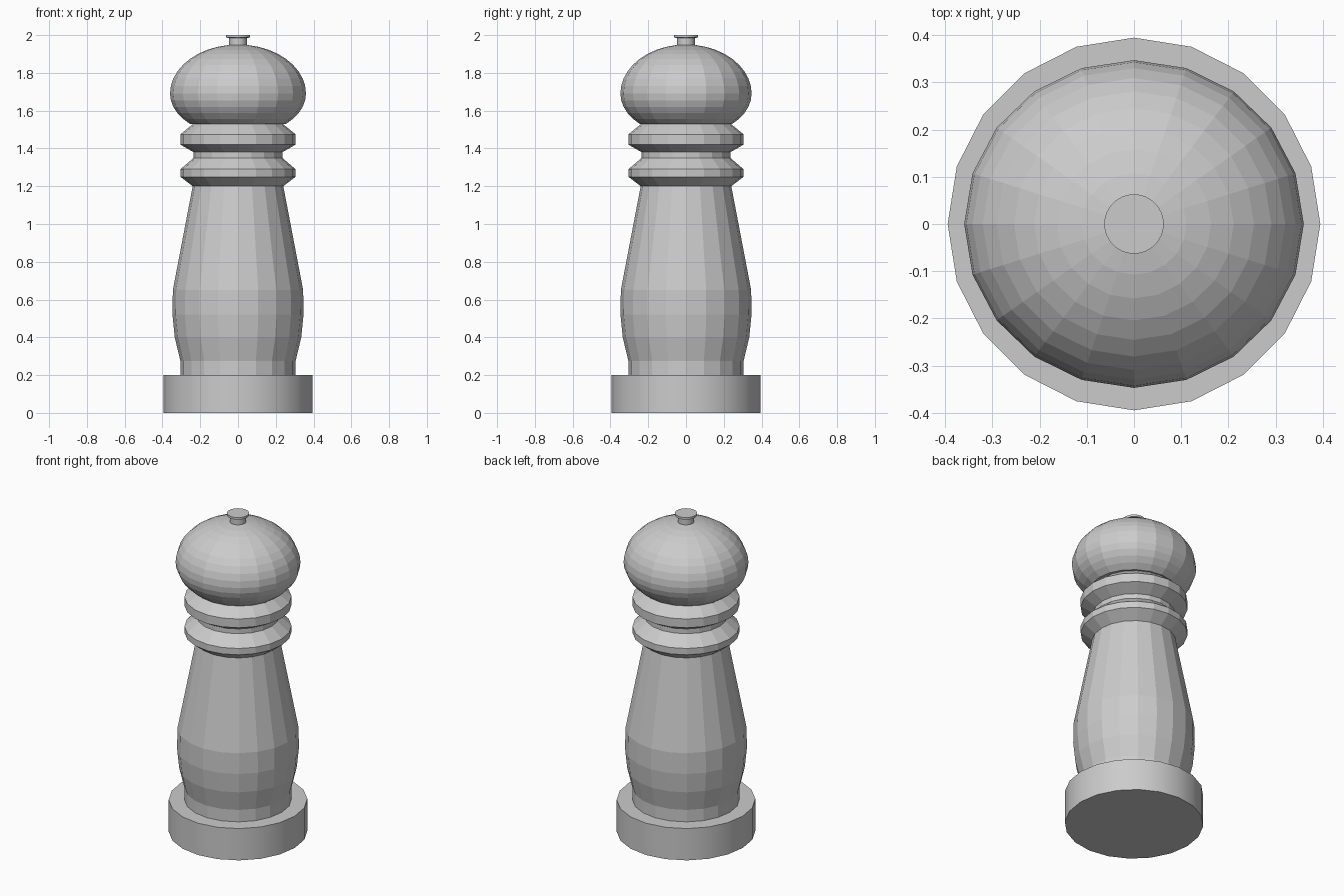
import bpy, bmesh, math

if "Cube" in bpy.data.objects:
    bpy.data.objects.remove(bpy.data.objects["Cube"])


def lathe(name, profile, sides=20, y_scale=1.0, smooth=False):
    """Spin (radius, z) points, bottom to top, into a closed turned part."""
    bm = bmesh.new()
    rings = []
    for r, z in profile:
        rings.append([bm.verts.new((r * math.cos(2 * math.pi * i / sides),
                                    r * math.sin(2 * math.pi * i / sides) * y_scale, z))
                      for i in range(sides)])
    for low, high in zip(rings, rings[1:]):
        for i in range(sides):
            j = (i + 1) % sides
            bm.faces.new((low[i], low[j], high[j], high[i]))
    bm.faces.new(rings[0][::-1])
    bm.faces.new(rings[-1])
    mesh = bpy.data.meshes.new(name)
    bm.to_mesh(mesh)
    bm.free()
    obj = bpy.data.objects.new(name, mesh)
    bpy.context.collection.objects.link(obj)
    if smooth:
        bpy.ops.object.select_all(action='DESELECT')
        obj.select_set(True)
        bpy.context.view_layer.objects.active = obj
        bpy.ops.object.shade_smooth_by_angle(angle=math.radians(30))
    return obj


# Round foot
lathe("base", [(0.395, 0), (0.395, 0.2)], smooth=True)

# Bulging body, tapering to the neck, with two turned collars
lathe("body", [(0.305, 0.2), (0.305, 0.275), (0.335, 0.4), (0.347, 0.52),
               (0.345, 0.65), (0.24, 1.2),
               (0.305, 1.25), (0.305, 1.29), (0.235, 1.35), (0.235, 1.38),
               (0.305, 1.42), (0.305, 1.475), (0.237, 1.53)])

# Domed head: shallower below its widest line, cut flat at the neck
head = []
for k in range(-5, 10):
    a = math.radians(9 * k)
    height = 0.26 if k > 0 else 0.226
    head.append((0.36 * math.cos(a), 1.69 + height * math.sin(a)))
head.insert(0, (0.237, 1.53))
lathe("head", head, y_scale=0.965)

# Small cap nut on top
lathe("knob", [(0.047, 1.94), (0.047, 1.985), (0.063, 1.987), (0.063, 2.0)],
      sides=32, smooth=True)
